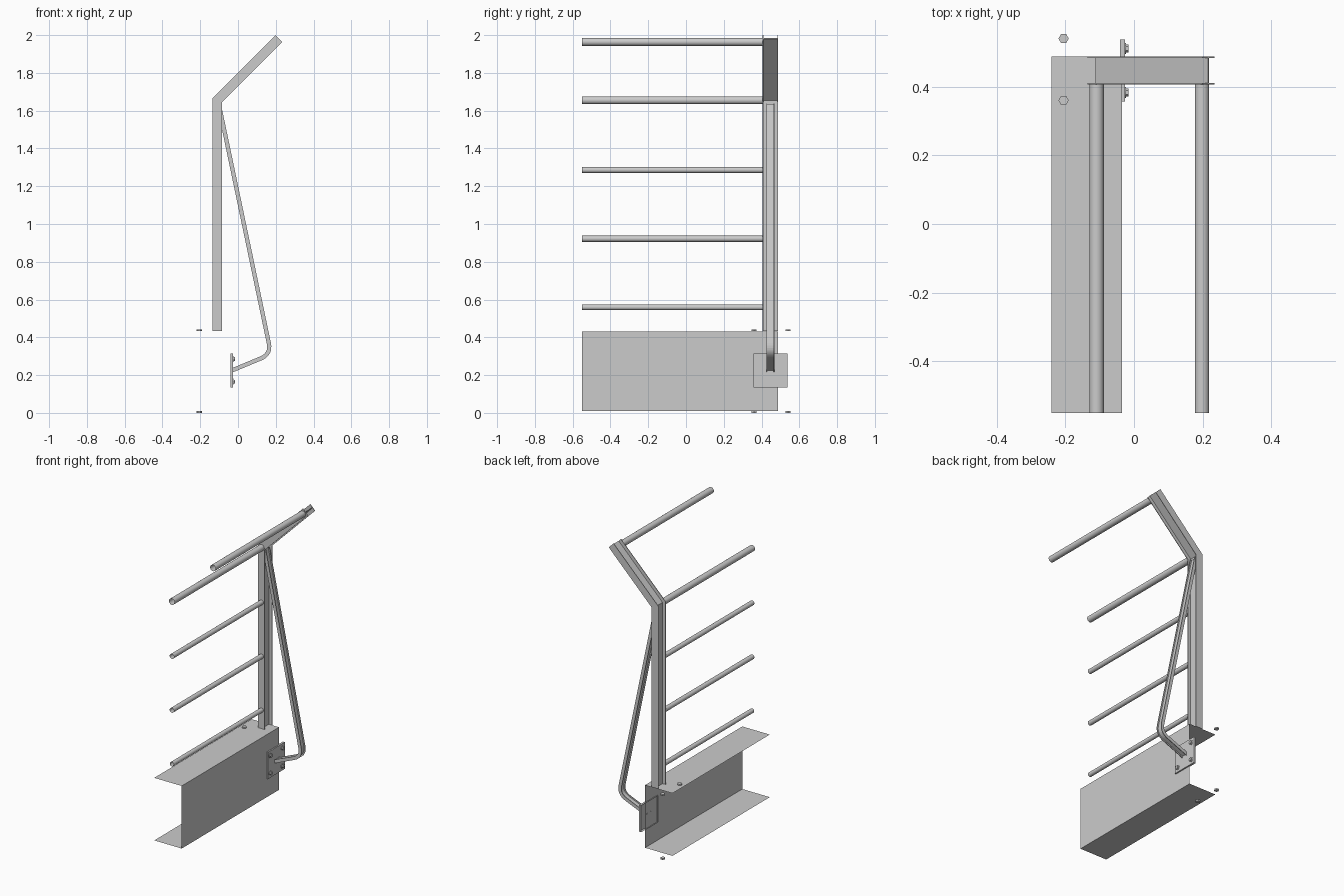
import bpy, math
from mathutils import Vector, Matrix

if "Cube" in bpy.data.objects:
    bpy.data.objects.remove(bpy.data.objects["Cube"])

YC = 0.447  # centre line of post, brace and plate


def mesh_object(name, verts, faces):
    me = bpy.data.meshes.new(name)
    me.from_pydata(verts, [], faces)
    me.update()
    ob = bpy.data.objects.new(name, me)
    bpy.context.collection.objects.link(ob)
    return ob


def h_profile(w, h, t):
    """H section: u = width in the XZ plane, v = along Y, flanges at +-h."""
    return [(-w, -h), (w, -h), (w, t - h), (t / 2, t - h), (t / 2, h - t), (w, h - t),
            (w, h), (-w, h), (-w, h - t), (-t / 2, h - t), (-t / 2, t - h), (-w, t - h)]


def sweep(name, path, profile):
    """Sweep a profile along an XZ path with mitred joints."""
    pts = [Vector(p) for p in path]
    dirs = [(b - a).normalized() for a, b in zip(pts, pts[1:])]
    verts, n = [], len(profile)
    for i, p in enumerate(pts):
        d0, d1 = dirs[max(i - 1, 0)], dirs[min(i, len(dirs) - 1)]
        t = (d0 + d1).normalized()
        normal = Vector((t.y, -t.x)) / t.dot(d0)
        for u, v in profile:
            q = p + normal * u
            verts.append((q.x, YC + v, q.y))
    faces = [(i * n + j, i * n + (j + 1) % n, (i + 1) * n + (j + 1) % n, (i + 1) * n + j)
             for i in range(len(pts) - 1) for j in range(n)]
    last = (len(pts) - 1) * n
    for o in (0, last):  # end caps: two flanges and the web
        for cap in ((0, 1, 2, 3, 10, 11), (3, 4, 9, 10), (4, 5, 6, 7, 8, 9)):
            faces.append([o + k for k in (cap if o else cap[::-1])])
    return mesh_object(name, verts, faces)


def cylinder(name, loc, r, depth, axis, sides, fill='NGON'):
    rot = {'X': (0, math.pi / 2, 0), 'Y': (math.pi / 2, 0, 0), 'Z': (0, 0, math.pi / 6)}[axis]
    bpy.ops.mesh.primitive_cylinder_add(vertices=sides, radius=r, depth=depth, location=loc,
                                        rotation=rot, end_fill_type=fill)
    ob = bpy.context.object
    ob.name = name
    return ob


# Sheet channel at the base, open towards -x
xs = [(-0.24, 0.01), (-0.035, 0.01), (-0.035, 0.432), (-0.24, 0.432)]
mesh_object("base_channel", [(x, y, z) for y in (-0.55, 0.487) for x, z in xs],
            [(i, i + 1, i + 5, i + 4) for i in range(3)])

# Cranked H-section post
sweep("post", [(-0.11, 0.434), (-0.11, 1.655), (0.217, 1.982)], h_profile(0.025, 0.041, 0.004))

# Brace with a rounded bend near the foot
a, c, b = Vector((0.163, 0.37)), Vector((0.1755, 0.311)), Vector((0.12, 0.288))
bend = [(1 - t) ** 2 * a + 2 * t * (1 - t) * c + t * t * b for t in [i / 8 for i in range(9)]]
sweep("brace", [(-0.1015, 1.635)] + bend + [(-0.034, 0.224)], h_profile(0.011, 0.022, 0.005))

# Foot plate, open at the back
X0, X1 = -0.041, -0.026
rect = [(YC - 0.09, 0.135), (YC + 0.09, 0.135), (YC + 0.09, 0.315), (YC - 0.09, 0.315)]
mesh_object("foot_plate", [(x, y, z) for x in (X0, X1) for y, z in rect],
            [(4, 5, 6, 7)] + [(i, (i + 1) % 4, (i + 1) % 4 + 4, i + 4) for i in range(4)])

# Plate bolts with washers, and channel flange nuts
for sy in (-1, 1):
    for sz in (-1, 1):
        y, z = YC + sy * 0.064, 0.225 + sz * 0.06
        cylinder("plate_washer", (-0.0245, y, z), 0.016, 0.003, 'X', 20)
        cylinder("plate_bolt", (-0.020, y, z), 0.012, 0.008, 'X', 6)
    for z in (0.005, 0.437):
        cylinder("flange_nut", (-0.205, 0.45 + sy * 0.09, z), 0.015, 0.009, 'Z', 6)

# Horizontal rails
for x, z, r in [(0.198, 1.964, 0.021), (-0.109, 1.655, 0.021), (-0.109, 1.286, 0.016),
                (-0.109, 0.922, 0.016), (-0.109, 0.559, 0.015)]:
    cylinder("rail", (x, -0.07, z), r, 0.96, 'Y', 24, 'NOTHING')
    bpy.ops.object.shade_smooth_by_angle()
